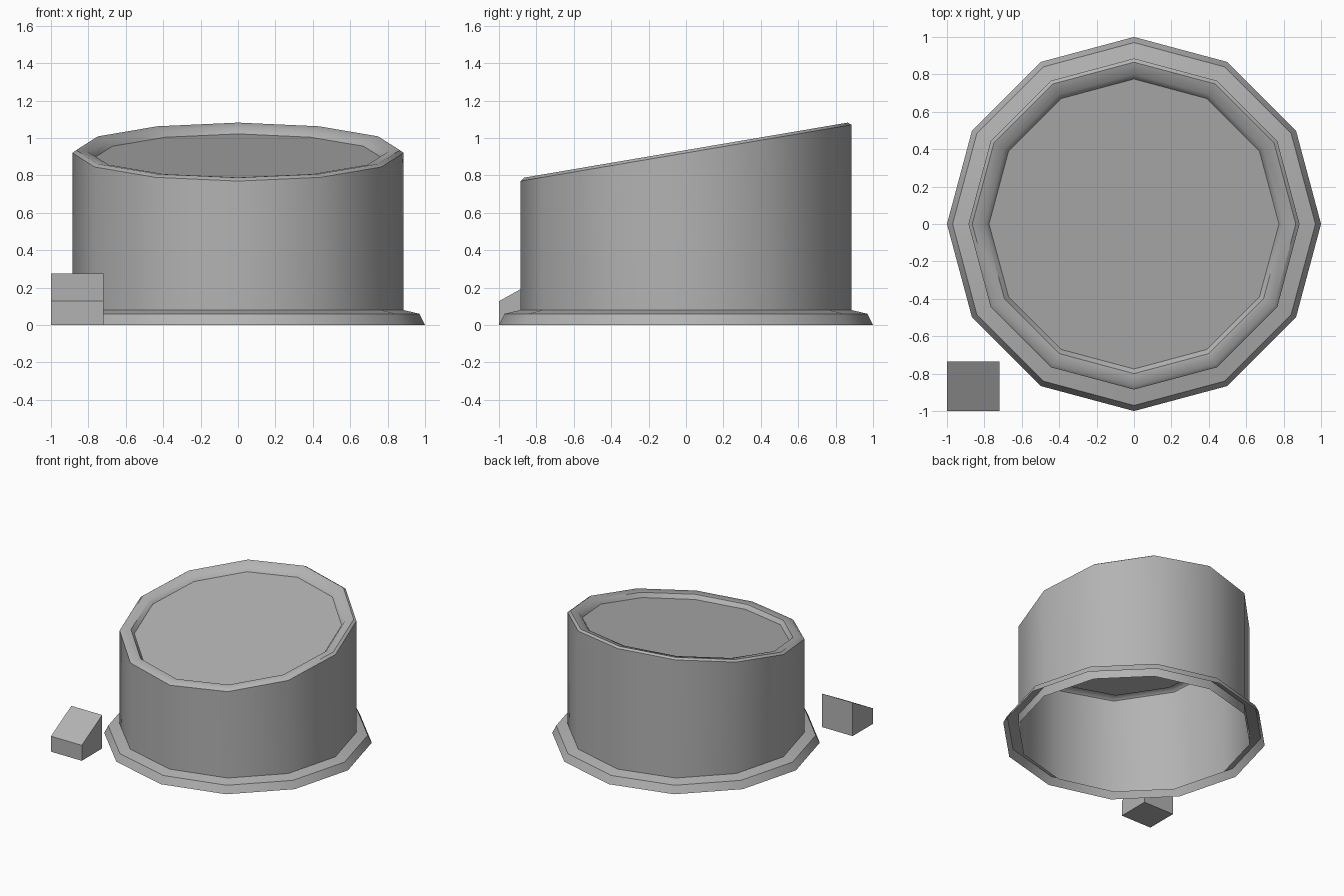
import bpy
import bmesh
from math import sin, cos, pi, radians

if "Cube" in bpy.data.objects:
    bpy.data.objects.remove(bpy.data.objects["Cube"])

SIDES = 12
MID_Z, SLOPE = 0.92, 0.17   # slanted top plane

grey = bpy.data.materials.new("dark_grey")
grey.diffuse_color = (0.45, 0.45, 0.45, 1)
grey.use_nodes = True
grey.node_tree.nodes["Principled BSDF"].inputs["Base Color"].default_value = grey.diffuse_color


def finish(name, bm, smooth=True):
    bmesh.ops.recalc_face_normals(bm, faces=bm.faces)
    mesh = bpy.data.meshes.new(name)
    bm.to_mesh(mesh)
    bm.free()
    mesh.materials.append(grey)
    obj = bpy.data.objects.new(name, mesh)
    bpy.context.collection.objects.link(obj)
    if smooth:
        bpy.ops.object.select_all(action='DESELECT')
        obj.select_set(True)
        bpy.context.view_layer.objects.active = obj
        bpy.ops.object.shade_smooth_by_angle(angle=radians(45))
    return obj


def lathe(name, profile, cap=False):
    """Profile of (radius, z, slanted): slanted points are offsets from the top plane."""
    bm = bmesh.new()
    rings = []
    for r, z, slanted in profile:
        ring = []
        for i in range(SIDES):
            a = 2 * pi * i / SIDES
            x, y = r * cos(a), r * sin(a)
            ring.append(bm.verts.new((x, y, z + (MID_Z + SLOPE * y if slanted else 0))))
        rings.append(ring)
    for a, b in zip(rings, rings[1:]):
        for i in range(SIDES):
            j = (i + 1) % SIDES
            bm.faces.new((a[i], a[j], b[j], b[i]))
    if cap:
        bm.faces.new(rings[-1])
    return finish(name, bm)


# Hollow body: wall, rounded slanted rim and recessed top panel, open below
lathe("body", [(0.885, 0, False), (0.885, 0, True), (0.865, 0.015, True),
               (0.80, 0.005, True), (0.775, -0.03, True)], cap=True)

# Base flange: a skirt around the foot of the wall, hollow underneath
lathe("base_flange", [(1.0, 0, False), (0.97, 0.06, False), (0.885, 0.08, False)])

# Small separate wedge block with a sloping top
bm = bmesh.new()
side = [(-1.0, 0), (-0.735, 0), (-0.735, 0.275), (-1.0, 0.127)]
face = bm.faces.new([bm.verts.new((-1.0, y, z)) for y, z in side])
ext = bmesh.ops.extrude_face_region(bm, geom=[face], use_keep_orig=True)
bmesh.ops.translate(bm, vec=(0.28, 0, 0),
                    verts=[g for g in ext["geom"] if isinstance(g, bmesh.types.BMVert)])
finish("wedge_block", bm, smooth=False)
